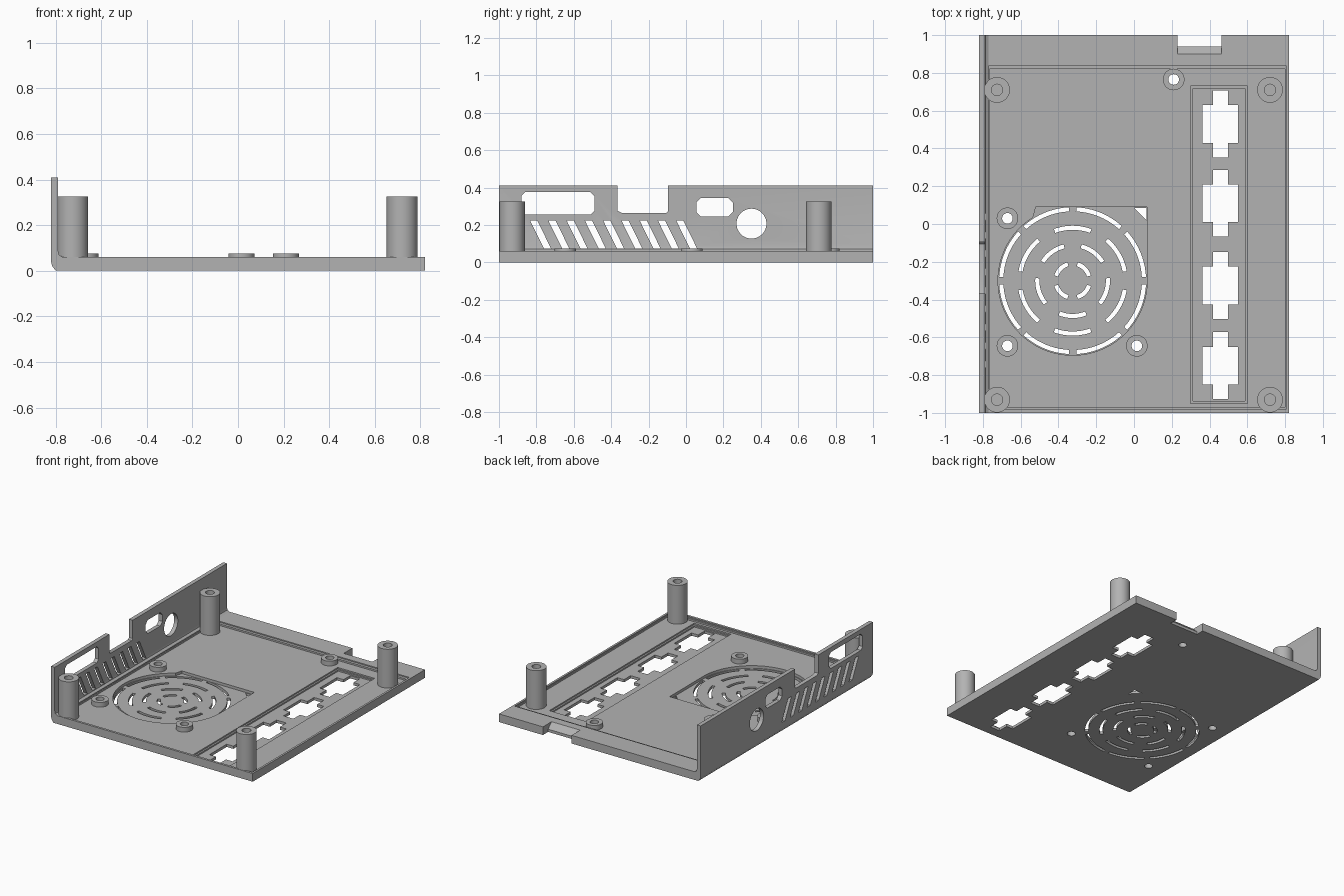
import bpy, bmesh, math
from math import sin, cos, radians
from mathutils import Vector

old = bpy.data.objects.get("Cube")
if old:
    bpy.data.objects.remove(old, do_unlink=True)

grey = bpy.data.materials.new("plain grey")
grey.use_nodes = True
grey.diffuse_color = (0.45, 0.45, 0.45, 1)
grey.node_tree.nodes["Principled BSDF"].inputs["Base Color"].default_value = (0.45, 0.45, 0.45, 1)


def prism(bm, points, low, high, axis="z"):
    """Extrude a closed 2D outline along one axis."""
    place = {"z": lambda a, b, h: (a, b, h),
             "y": lambda a, b, h: (a, h, b),
             "x": lambda a, b, h: (h, a, b)}[axis]
    ends = [[bm.verts.new(place(a, b, h)) for a, b in points] for h in (low, high)]
    faces = [bm.faces.new(e) for e in ends]
    n = len(points)
    for i in range(n):
        j = (i + 1) % n
        faces.append(bm.faces.new((ends[0][i], ends[0][j], ends[1][j], ends[1][i])))
    bmesh.ops.recalc_face_normals(bm, faces=faces)


def rect(a0, a1, b0, b1, c=0):
    """Rectangle outline, with optional chamfered corners."""
    if not c:
        return [(a0, b0), (a1, b0), (a1, b1), (a0, b1)]
    return [(a0 + c, b0), (a1 - c, b0), (a1, b0 + c), (a1, b1 - c),
            (a1 - c, b1), (a0 + c, b1), (a0, b1 - c), (a0, b0 + c)]


def arc(cx, cy, r, start, end, n):
    steps = [radians(start + (end - start) * i / n) for i in range(n + 1)]
    return [(cx + r * cos(t), cy + r * sin(t)) for t in steps]


def circle(cx, cy, r, n=32):
    return arc(cx, cy, r, 0, 360, n)[:-1]


def make(name, bm):
    mesh = bpy.data.meshes.new(name)
    bm.to_mesh(mesh)
    bm.free()
    mesh.materials.append(grey)
    ob = bpy.data.objects.new(name, mesh)
    bpy.context.scene.collection.objects.link(ob)
    return ob


def cut(target, bm):
    """Subtract a set of separate cutter solids, then drop the cutter."""
    cutter = make("cutter", bm)
    cutter.hide_render = True
    mod = target.modifiers.new("cut", "BOOLEAN")
    mod.operation, mod.solver, mod.object = "DIFFERENCE", "EXACT", cutter
    deps = bpy.context.evaluated_depsgraph_get()
    mesh = bpy.data.meshes.new_from_object(target.evaluated_get(deps))
    target.modifiers.clear()
    target.data = mesh
    bpy.data.objects.remove(cutter, do_unlink=True)


def tube(name, x, y, low, high, r, hole, hole_floor=None):
    """Upright cylinder with a through or blind hole."""
    bottom = low if hole_floor is None else hole_floor
    profile = [(hole, bottom), (hole, high), (r, high), (r, low)]
    profile += [(hole, low)] if hole_floor is None else [(0, low), (0, bottom)]
    bm = bmesh.new()
    verts = [bm.verts.new((a, 0, z)) for a, z in profile]
    count = len(verts)
    pairs = range(count - 1)
    edges = [bm.edges.new((verts[i], verts[i + 1])) for i in pairs]
    if hole_floor is not None:
        edges.append(bm.edges.new((verts[-1], verts[0])))
    bmesh.ops.spin(bm, geom=verts + edges, cent=(0, 0, 0), axis=(0, 0, 1),
                   angle=math.tau, steps=36)
    bmesh.ops.remove_doubles(bm, verts=bm.verts, dist=0.0001)
    bmesh.ops.recalc_face_normals(bm, faces=bm.faces)
    bmesh.ops.translate(bm, verts=bm.verts, vec=Vector((x, y, 0)))
    return make(name, bm)


# Floor plate and side wall in one L-shaped section
FLOOR = 0.04
bm = bmesh.new()
prism(bm, [(-0.80, 0), (0.82, 0), (0.82, 0.06), (-0.77, 0.06), (-0.785, 0.07),
           (-0.79, 0.09), (-0.79, 0.41), (-0.82, 0.41), (-0.82, 0.04), (-0.815, 0.02)],
      -1, 1, "y")
case = make("case_shell", bm)

# Stepped recess inside the rim
bm = bmesh.new()
prism(bm, rect(-0.768, 0.805, -0.983, 0.84), 0.052, 0.062)
cut(case, bm)
bm = bmesh.new()
prism(bm, rect(-0.766, 0.80, -0.97, 0.82), FLOOR, 0.064)
cut(case, bm)

# Thin pockets for the connector tray and the fan grille
FX, FY = -0.325, -0.30
bm = bmesh.new()
prism(bm, rect(0.30, 0.60, -0.95, 0.73), 0.03, 0.1)
prism(bm, arc(FX, FY, 0.395, 122, 360, 48) + [(0.07, 0.09), (-0.52, 0.09)], 0.02, 0.1)
cut(case, bm)
bm = bmesh.new()
prism(bm, rect(0.312, 0.588, -0.938, 0.718), 0.02, 0.1)
cut(case, bm)

# Openings through the floor
bm = bmesh.new()
CX, A, B = 0.457, 0.04, 0.094
for cy in (0.53, 0.11, -0.325, -0.75):
    quarter = [(A, 0.177), (A, 0.1), (B, 0.1)]
    outline = []
    for sx, sy in ((1, 1), (1, -1), (-1, -1), (-1, 1)):
        pts = [(CX + sx * a, cy + sy * b) for a, b in quarter]
        outline += pts if sx == sy else pts[::-1]
    prism(bm, outline, -0.1, 0.1)

# Grille rings: radius, slot count, first angle, half sweep
for r, count, first, half in ((0.378, 8, 22.5, 19.5), (0.28, 6, 30, 20),
                              (0.187, 5, 54, 22), (0.09, 4, 45, 29)):
    for k in range(count):
        mid = first + 360 * k / count
        prism(bm, arc(FX, FY, r + 0.011, mid - half, mid + half, 10)
              + arc(FX, FY, r - 0.011, mid + half, mid - half, 10), -0.1, 0.1)
prism(bm, [(0.0, 0.086), (0.066, 0.086), (0.066, 0.02)], -0.1, 0.1)

# Screw holes and sloped notch at the rear edge
SCREWS = ((0.21, 0.765), (-0.67, 0.03), (-0.67, -0.645), (0.015, -0.645))
for x, y in SCREWS:
    prism(bm, circle(x, y, 0.028), -0.1, 0.1)
prism(bm, [(0.94, -0.01), (1.1, -0.01), (1.1, 0.1), (0.9, 0.1), (0.9, 0.06), (0.94, 0.02)],
      0.23, 0.463, "x")

# Openings in the side wall
for outline in (rect(-0.88, -0.49, 0.255, 0.375, 0.02),
                rect(0.055, 0.25, 0.245, 0.345, 0.025),
                circle(0.35, 0.207, 0.08, 40),
                [(-0.345, 0.265), (-0.105, 0.265), (-0.095, 0.275), (-0.095, 0.5),
                 (-0.365, 0.5), (-0.365, 0.275)]):
    prism(bm, outline, -0.9, -0.778, "x")
for k in range(9):
    y = -0.834 + 0.0976 * k
    prism(bm, [(y, 0.225), (y + 0.038, 0.225), (y + 0.112, 0.075), (y + 0.074, 0.075)],
          -0.9, -0.76, "x")
cut(case, bm)

# Corner posts and screw bosses
parts = [case]
for side, x in (("right", -0.725), ("left", 0.72)):
    for end, y in (("rear", 0.71), ("front", -0.93)):
        parts.append(tube(f"{end}_{side}_post", x, y, 0.03, 0.325, 0.068, 0.03, 0.1))
for i, (x, y) in enumerate(SCREWS):
    parts.append(tube(f"screw_boss_{i + 1}", x, y, 0.03, 0.075, 0.057, 0.028))

# Smooth round surfaces, keep edges sharp
bpy.ops.object.select_all(action="DESELECT")
for ob in parts:
    ob.select_set(True)
bpy.context.view_layer.objects.active = case
bpy.ops.object.shade_smooth_by_angle(angle=radians(30))
